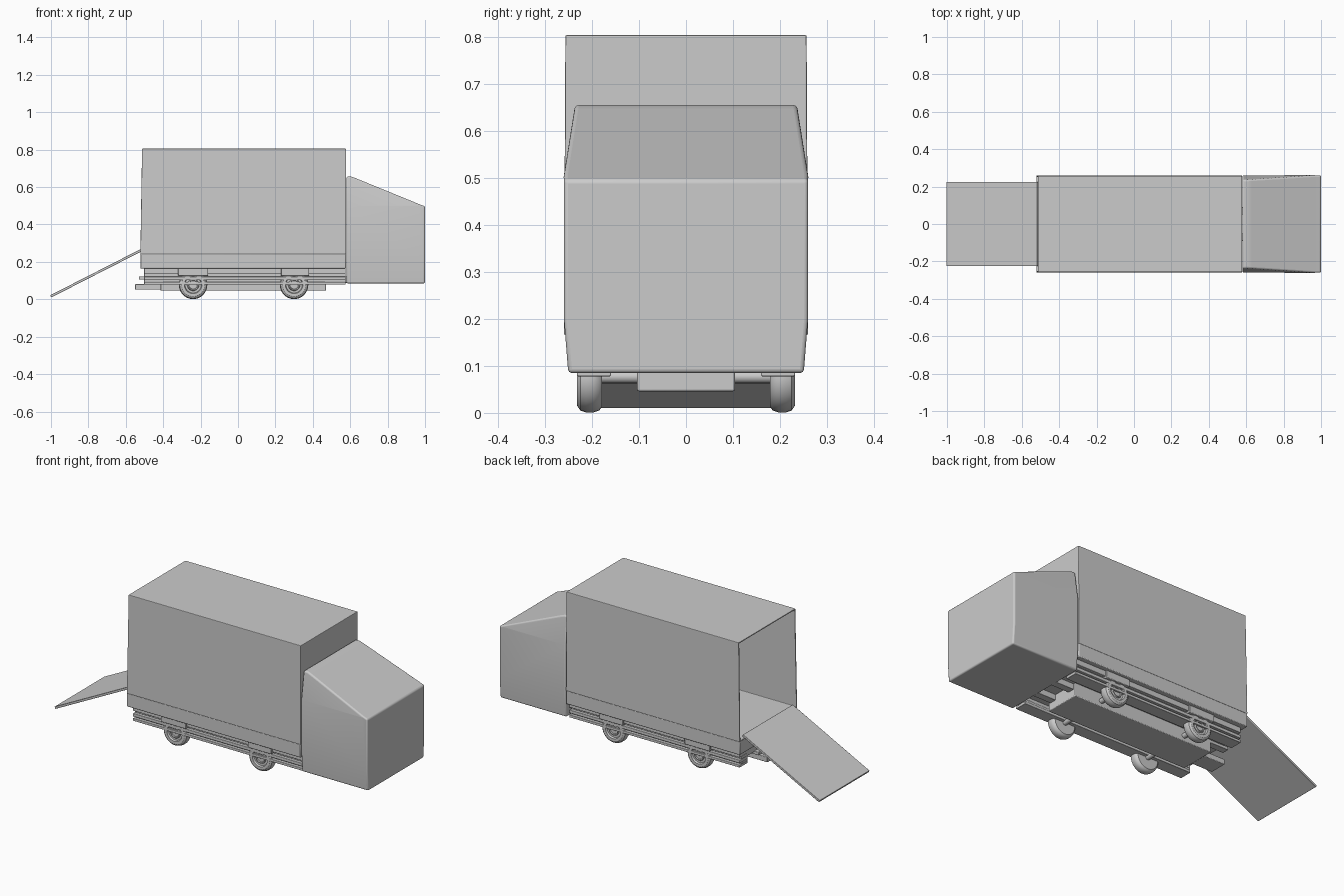
import bpy, bmesh, math
from mathutils import Vector

if "Cube" in bpy.data.objects:
    bpy.data.objects.remove(bpy.data.objects["Cube"])


def finish(name, bm, bevel=0.0, segments=2, smooth=True):
    bmesh.ops.recalc_face_normals(bm, faces=bm.faces)
    mesh = bpy.data.meshes.new(name)
    bm.to_mesh(mesh)
    bm.free()
    ob = bpy.data.objects.new(name, mesh)
    bpy.context.collection.objects.link(ob)
    if bevel:
        mod = ob.modifiers.new("Bevel", 'BEVEL')
        mod.width = bevel
        mod.segments = segments
        mod.limit_method = 'ANGLE'
        mod.angle_limit = math.radians(30)
    if smooth:
        bpy.ops.object.select_all(action='DESELECT')
        ob.select_set(True)
        bpy.context.view_layer.objects.active = ob
        bpy.ops.object.shade_smooth_by_angle(angle=math.radians(35))
    return ob


def box(name, x, y, z, bevel=0.0):
    bm = bmesh.new()
    bmesh.ops.create_cube(bm, size=1)
    for v in bm.verts:
        for i, (a, b) in enumerate((x, y, z)):
            v.co[i] = a if v.co[i] < 0 else b
    return finish(name, bm, bevel)


def prism(name, profile, half, bevel=0.0, segments=2, edit=None):
    # extrude an x-z profile symmetrically along y
    bm = bmesh.new()
    f = bm.faces.new([bm.verts.new((px, -half, pz)) for px, pz in profile])
    ext = bmesh.ops.extrude_face_region(bm, geom=[f])
    for g in ext["geom"]:
        if isinstance(g, bmesh.types.BMVert):
            g.co.y = half
    if edit:
        edit(bm)
    return finish(name, bm, bevel, segments)


def lathe(name, profile, center, side, steps=32):
    # spin a closed (radius, outward) profile around the y axis
    bm = bmesh.new()
    rings = []
    for i in range(steps):
        a = 2 * math.pi * i / steps
        rings.append([bm.verts.new((center[0] + r * math.cos(a),
                                    center[1] + side * w,
                                    center[2] + r * math.sin(a))) for r, w in profile])
    for i in range(steps):
        p, q = rings[i], rings[(i + 1) % steps]
        for j in range(len(profile) - 1):
            bm.faces.new((p[j], p[j + 1], q[j + 1], q[j]))
    for j in (0, -1):
        bm.faces.new([r[j] for r in rings])
    return finish(name, bm)


# Cargo box: hollow shell open at the rear
bm = bmesh.new()
bmesh.ops.create_cube(bm, size=1)
for v in bm.verts:
    top = v.co.z > 0
    v.co = ((0.577 if v.co.x > 0 else (-0.513 if top else -0.522)),
            math.copysign(0.257 if top else 0.26, v.co.y),
            0.805 if top else 0.24)
rear = min(bm.faces, key=lambda f: f.calc_center_median().x)
bmesh.ops.delete(bm, geom=[rear], context='FACES_ONLY')
cargo = finish("cargo_box", bm, smooth=False)
solid = cargo.modifiers.new("Walls", 'SOLIDIFY')
solid.thickness = 0.01
solid.offset = -1
bev = cargo.modifiers.new("Bevel", 'BEVEL')
bev.width = 0.003
bev.segments = 2

# Base band under the cargo box
box("cargo_base", (-0.522, 0.577), (-0.26, 0.26), (0.165, 0.242), 0.004)


# Cab: sloped profile with sides leaning in above the bonnet line
def shape_cab(bm):
    for z in (0.20, 0.5):
        bmesh.ops.bisect_plane(bm, geom=bm.verts[:] + bm.edges[:] + bm.faces[:],
                               plane_co=(0, 0, z), plane_no=(0, 0, 1))
    for v in bm.verts:
        if v.co.z > 0.51:
            v.co.y *= 1 - 0.09 * (v.co.z - 0.5) / 0.155
        elif v.co.z < 0.15:
            v.co.y *= 0.965


prism("cab", [(0.58, 0.085), (1.0, 0.085), (1.0, 0.497), (0.97, 0.508),
              (0.63, 0.647), (0.605, 0.656), (0.58, 0.656)],
      0.26, 0.02, 4, shape_cab)

# Loading ramp
bottom, top = Vector((-0.998, 0, 0.010)), Vector((-0.512, 0, 0.258))
n = Vector((-(top - bottom).z, 0, (top - bottom).x)).normalized() * 0.013
prism("ramp", [(p.x, p.z) for p in (bottom, top, top + n, bottom + n)], 0.225, 0.002)

# Ribbed underframe
for i, (z0, z1, half) in enumerate(((0.135, 0.166, 0.232), (0.120, 0.136, 0.215),
                                    (0.103, 0.121, 0.232), (0.092, 0.104, 0.215),
                                    (0.078, 0.093, 0.232))):
    for s in (-1, 1):
        box("side_rib_%d" % i, (-0.502, 0.575), sorted((s * 0.16, s * half)), (z0, z1), 0.002)
box("floor_plate", (-0.502, 0.575), (-0.17, 0.17), (0.12, 0.168))

# Central tank, rear beam, tow bars and front chassis beams
box("underbody_tank", (-0.415, 0.47), (-0.104, 0.104), (0.046, 0.122), 0.004)
box("rear_beam", (-0.55, -0.40), (-0.05, 0.05), (0.051, 0.081), 0.003)
for s in (-1, 1):
    box("tow_bar", (-0.53, -0.40), sorted((s * 0.06, s * 0.10)), (0.105, 0.123), 0.002)
    box("front_chassis_beam", (0.45, 0.60), sorted((s * 0.05, s * 0.09)), (0.088, 0.122), 0.002)

# Wheels, fenders and axles
tyre = [(0.040, -0.026), (0.064, -0.026), (0.072, -0.020), (0.076, -0.008),
        (0.076, 0.008), (0.072, 0.020), (0.062, 0.027), (0.047, 0.027),
        (0.043, 0.017), (0.032, 0.017), (0.029, 0.024), (0.024, 0.024), (0.022, 0.018)]
for x in (-0.24, 0.30):
    for s in (-1, 1):
        lathe("wheel", tyre, (x, s * 0.205, 0.077), s)
        box("fender", (x - 0.08, x + 0.08) if x < 0 else (x - 0.07, x + 0.08),
            sorted((s * 0.16, s * 0.242)), (0.125, 0.166), 0.003)
    lathe("axle", [(0.014, -0.19), (0.014, 0.19)], (x, 0, 0.077), 1, 16)
